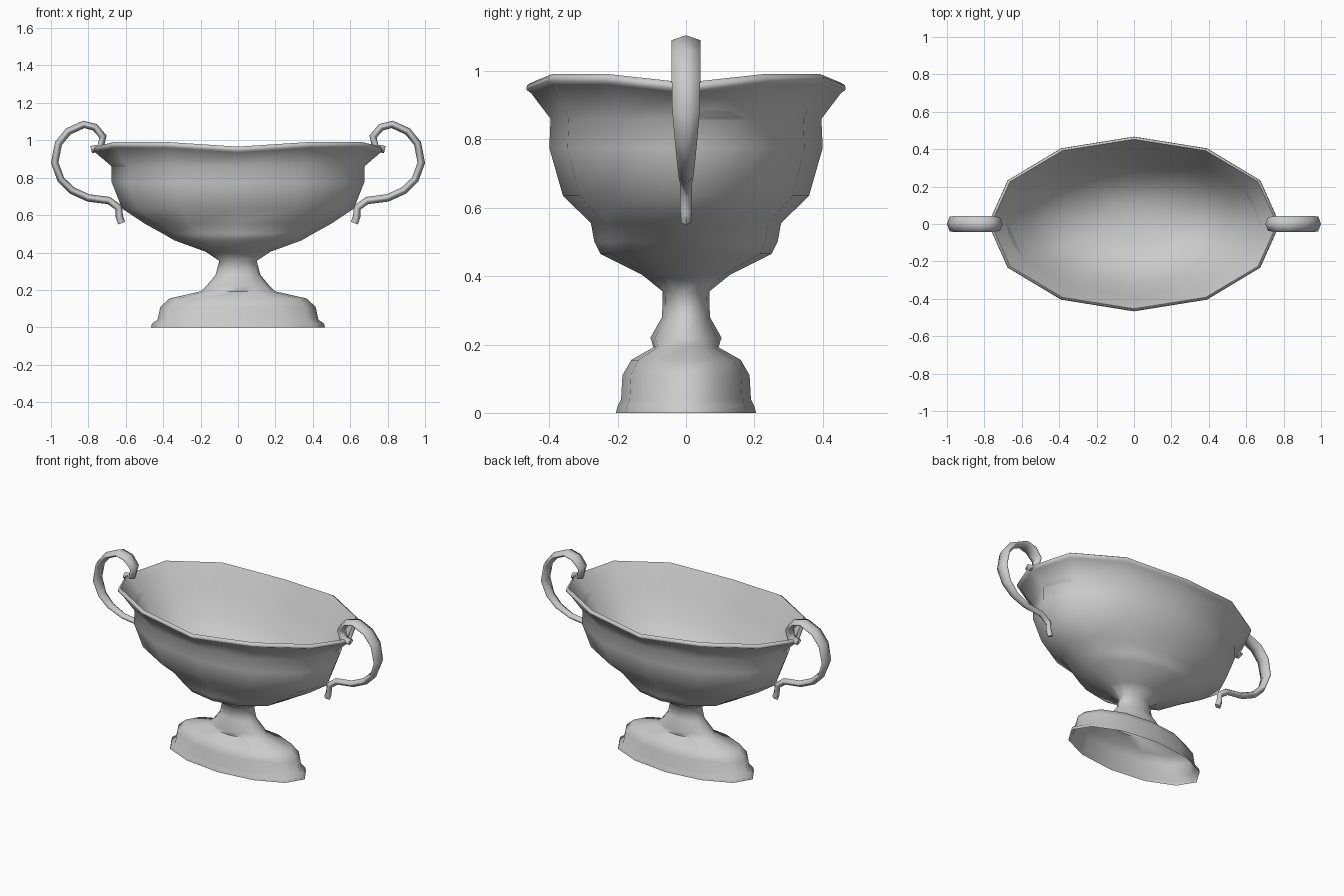
import bpy, bmesh
from math import cos, sin, pi, radians
from mathutils import Vector

cube = bpy.data.objects.get("Cube")
if cube:
    bpy.data.objects.remove(cube)

metal = bpy.data.materials.new("light grey metal")
metal.use_nodes = True
grey = (0.6, 0.6, 0.6, 1)
metal.diffuse_color = grey
metal.node_tree.nodes["Principled BSDF"].inputs["Base Color"].default_value = grey

SIDES = 12


def make_object(name, bm, angle):
    mesh = bpy.data.meshes.new(name)
    bm.to_mesh(mesh)
    bm.free()
    mesh.materials.append(metal)
    obj = bpy.data.objects.new(name, mesh)
    bpy.context.collection.objects.link(obj)
    bpy.ops.object.select_all(action='DESELECT')
    obj.select_set(True)
    bpy.context.view_layer.objects.active = obj
    bpy.ops.object.shade_smooth_by_angle(angle=radians(angle))
    return obj


def bridge(bm, rings):
    for a, b in zip(rings, rings[1:]):
        n = len(a)
        for i in range(n):
            j = (i + 1) % n
            bm.faces.new((a[i], a[j], b[j], b[i]))


def oval_loft(name, rows, angle):
    """Loft oval rings (half width, half depth, height, dip on the axes), then cap."""
    bm = bmesh.new()
    rings = []
    for rx, ry, z, dip in rows:
        ring = []
        for i in range(SIDES):
            a = 2 * pi * i / SIDES
            drop = dip if i % 3 == 0 else 0
            ring.append(bm.verts.new((rx * cos(a), ry * sin(a), z - drop)))
        rings.append(ring)
    bridge(bm, rings)
    bm.faces.new(rings[-1])
    return make_object(name, bm, angle)


# Hollow oval foot, waisted stem and bowl wall, from the ground up
FOOT = [(.465, .205, 0), (.46, .2, .02), (.43, .19, .04), (.415, .186, .11),
        (.365, .16, .155), (.2, .095, .192)]
STEM = [(.17, .104, .22), (.12, .07, .28), (.1, .068, .355)]
WALL = [(.175, .13, .405), (.34, .25, .465), (.4, .268, .5), (.5, .278, .555),
        (.62, .36, .635), (.675, .4, .775), (.675, .396, .86)]
# Rounded waving lip, then the plain inside of the bowl
LIP = [(.763, .453, .96), (.78, .467, .97), (.778, .465, .983), (.765, .453, .991)]
INSIDE = [(.66, .385, .84), (.57, .325, .7), (.4, .225, .57), (.2, .11, .51)]

DIP = .025
rows = [r + (0,) for r in FOOT + STEM + WALL]
rows += [r + (DIP,) for r in LIP]
rows += [r + (0,) for r in INSIDE]
oval_loft("footed_bowl", rows, 72)

# Handle centreline (x, z) with half the strap width at each point
PATH = [
    (.785, .95, .025), (.735, .963, .03), (.722, 1.02, .037), (.765, 1.07, .042),
    (.825, 1.085, .042), (.908, 1.047, .042), (.96, .983, .042), (.98, .88, .04),
    (.947, .79, .032), (.888, .732, .026), (.8, .692, .021), (.69, .678, .018),
    (.638, .64, .017), (.634, .59, .017), (.622, .557, .014)]
# Pointed strap section as (across, outward) factors
SECTION = [(0, 1), (1, .25), (1, -.25), (0, -1), (-1, -.25), (-1, .25)]
THICK = .02


def make_handle(name, side):
    bm = bmesh.new()
    rings = []
    for i, (x, z, w) in enumerate(PATH):
        before = PATH[max(i - 1, 0)]
        after = PATH[min(i + 1, len(PATH) - 1)]
        tangent = Vector((after[0] - before[0], 0, after[1] - before[1])).normalized()
        normal = Vector((-tangent.z, 0, tangent.x))
        ring = []
        for u, v in SECTION:
            p = Vector((x, u * w, z)) + normal * v * THICK
            ring.append(bm.verts.new((side * p.x, p.y, p.z)))
        rings.append(ring)
    bridge(bm, rings)
    bm.faces.new(rings[0])
    bm.faces.new(rings[-1])
    bmesh.ops.recalc_face_normals(bm, faces=bm.faces)
    make_object(name, bm, 85)


make_handle("left_handle", 1)
make_handle("right_handle", -1)
